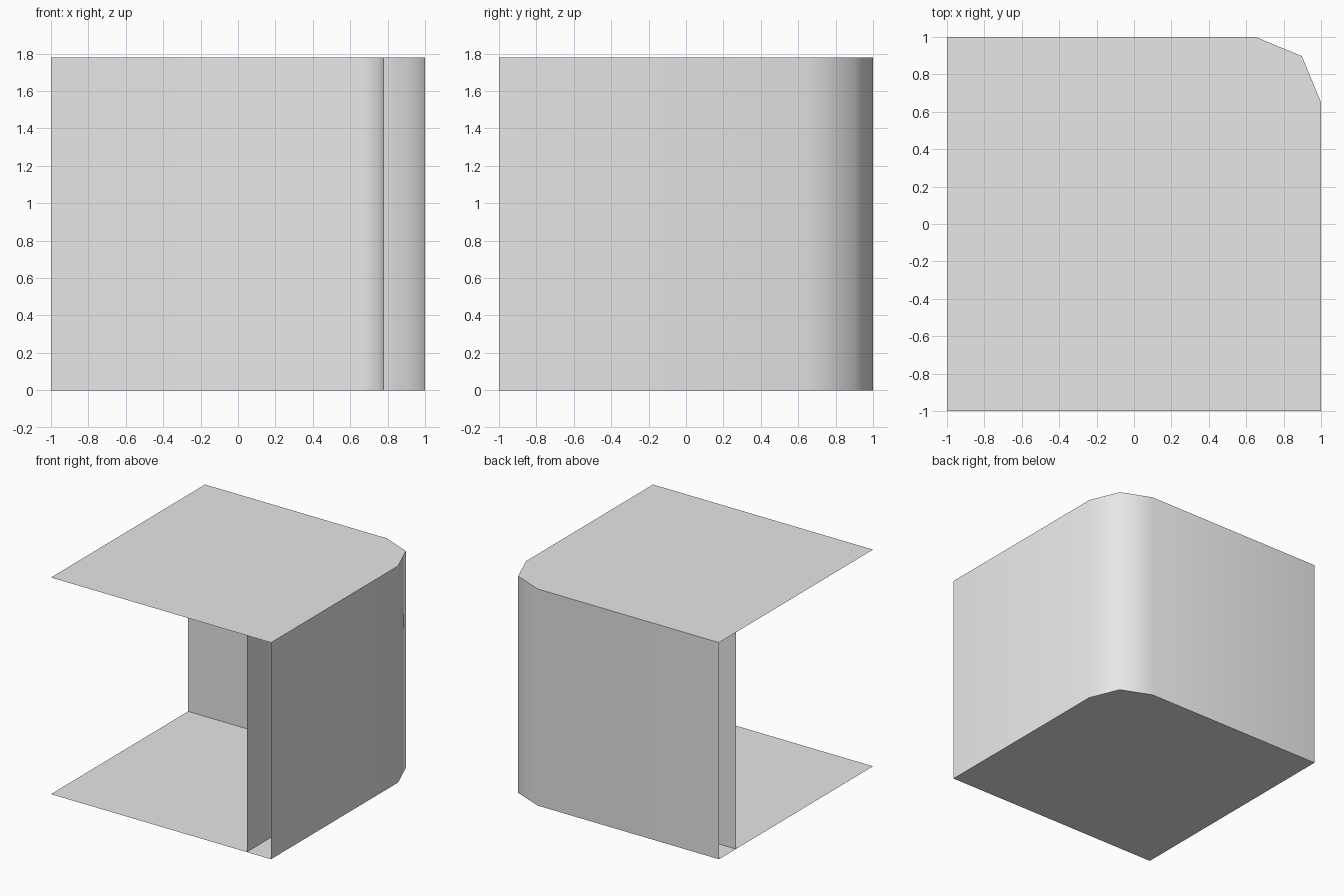
import bpy
import bmesh
import math

cube = bpy.data.objects.get("Cube")
if cube:
    bpy.data.objects.remove(cube, do_unlink=True)

HEIGHT = 1.78
CENTRE = 0.65   # shared centre of the rounded corner
OUTER = 0.35    # corner radius of the outer skin
INNER = 0.13    # corner radius of the inner skin

grey = bpy.data.materials.new("plain grey")
grey.use_nodes = True
colour = (0.8, 0.8, 0.8, 1)
grey.diffuse_color = colour
grey.node_tree.nodes["Principled BSDF"].inputs["Base Color"].default_value = colour


def corner_path(radius):
    """L-shaped plan line: right side, two-step rounded corner, back."""
    arc = [(CENTRE + radius * math.cos(a), CENTRE + radius * math.sin(a))
           for a in (0, math.pi / 4, math.pi / 2)]
    return [(CENTRE + radius, -1)] + arc + [(-1, CENTRE + radius)]


def finish(name, bm, smooth=False):
    mesh = bpy.data.meshes.new(name)
    bm.to_mesh(mesh)
    bm.free()
    mesh.materials.append(grey)
    for face in mesh.polygons:
        face.use_smooth = smooth
    obj = bpy.data.objects.new(name, mesh)
    bpy.context.collection.objects.link(obj)


def wall(name, radius, inward=False):
    bm = bmesh.new()
    path = corner_path(radius)
    low = [bm.verts.new((x, y, 0)) for x, y in path]
    high = [bm.verts.new((x, y, HEIGHT)) for x, y in path]
    for i in range(len(path) - 1):
        bm.faces.new((low[i], low[i + 1], high[i + 1], high[i]))
    if inward:
        bmesh.ops.reverse_faces(bm, faces=bm.faces)
    finish(name, bm, smooth=True)


def sheet(name, z, down=False):
    bm = bmesh.new()
    outline = corner_path(OUTER) + [(-1, -1)]
    bm.faces.new([bm.verts.new((x, y, z)) for x, y in outline])
    if down:
        bmesh.ops.reverse_faces(bm, faces=bm.faces)
    finish(name, bm)


# Double-skinned corner wall, open at both ends
wall("outer_wall", OUTER)
wall("inner_wall", INNER, inward=True)

# Thin floor and ceiling sheets
sheet("floor", 0, down=True)
sheet("ceiling", HEIGHT)
